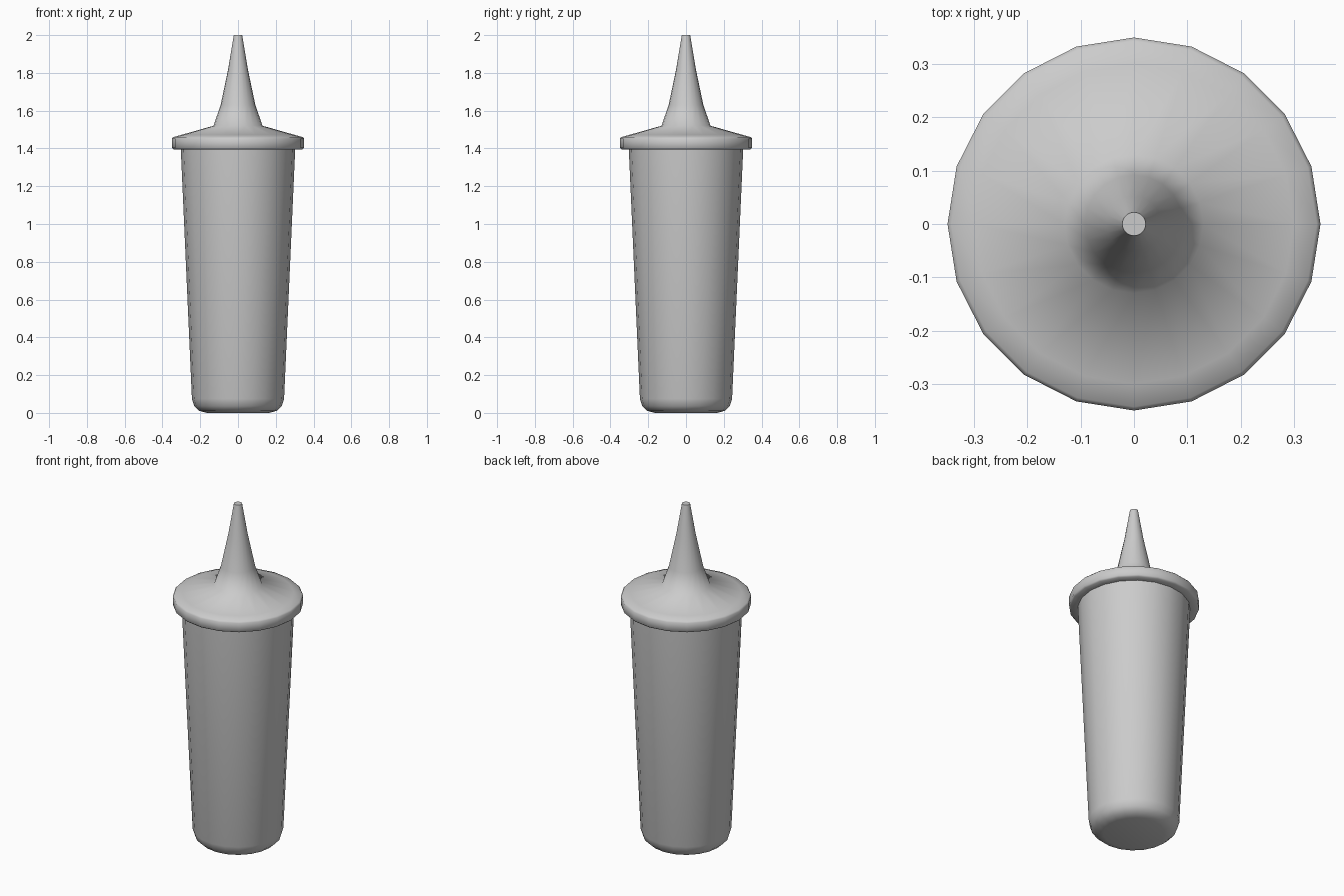
import bpy, bmesh, math

if "Cube" in bpy.data.objects:
    bpy.data.objects.remove(bpy.data.objects["Cube"])

SIDES = 20


def lathe(name, profile, angle):
    """Revolve an (r, z) profile around z, closing both ends with flat caps."""
    bm = bmesh.new()
    rings = []
    for r, z in profile:
        rings.append([bm.verts.new((r * math.cos(2 * math.pi * i / SIDES),
                                    r * math.sin(2 * math.pi * i / SIDES), z))
                      for i in range(SIDES)])
    for a, b in zip(rings, rings[1:]):
        for i in range(SIDES):
            j = (i + 1) % SIDES
            bm.faces.new((a[i], a[j], b[j], b[i]))
    bm.faces.new(rings[0][::-1])
    bm.faces.new(rings[-1])
    mesh = bpy.data.meshes.new(name)
    bm.to_mesh(mesh)
    bm.free()
    obj = bpy.data.objects.new(name, mesh)
    bpy.context.collection.objects.link(obj)
    bpy.ops.object.select_all(action='DESELECT')
    obj.select_set(True)
    bpy.context.view_layer.objects.active = obj
    bpy.ops.object.shade_smooth_by_angle(angle=math.radians(angle))
    return obj


# Tapered bottle body with a rounded foot
lathe("bottle_body", [(0.165, 0.0), (0.205, 0.011), (0.232, 0.036),
                      (0.244, 0.075), (0.303, 1.40)], 40)

# Screw lid: thin rim, shallow cone and tapered nozzle
lathe("lid_nozzle", [(0.30, 1.395), (0.342, 1.395), (0.35, 1.403),
                     (0.35, 1.452), (0.343, 1.46), (0.30, 1.472),
                     (0.13, 1.52), (0.092, 1.63), (0.052, 1.82),
                     (0.022, 2.0)], 60)
